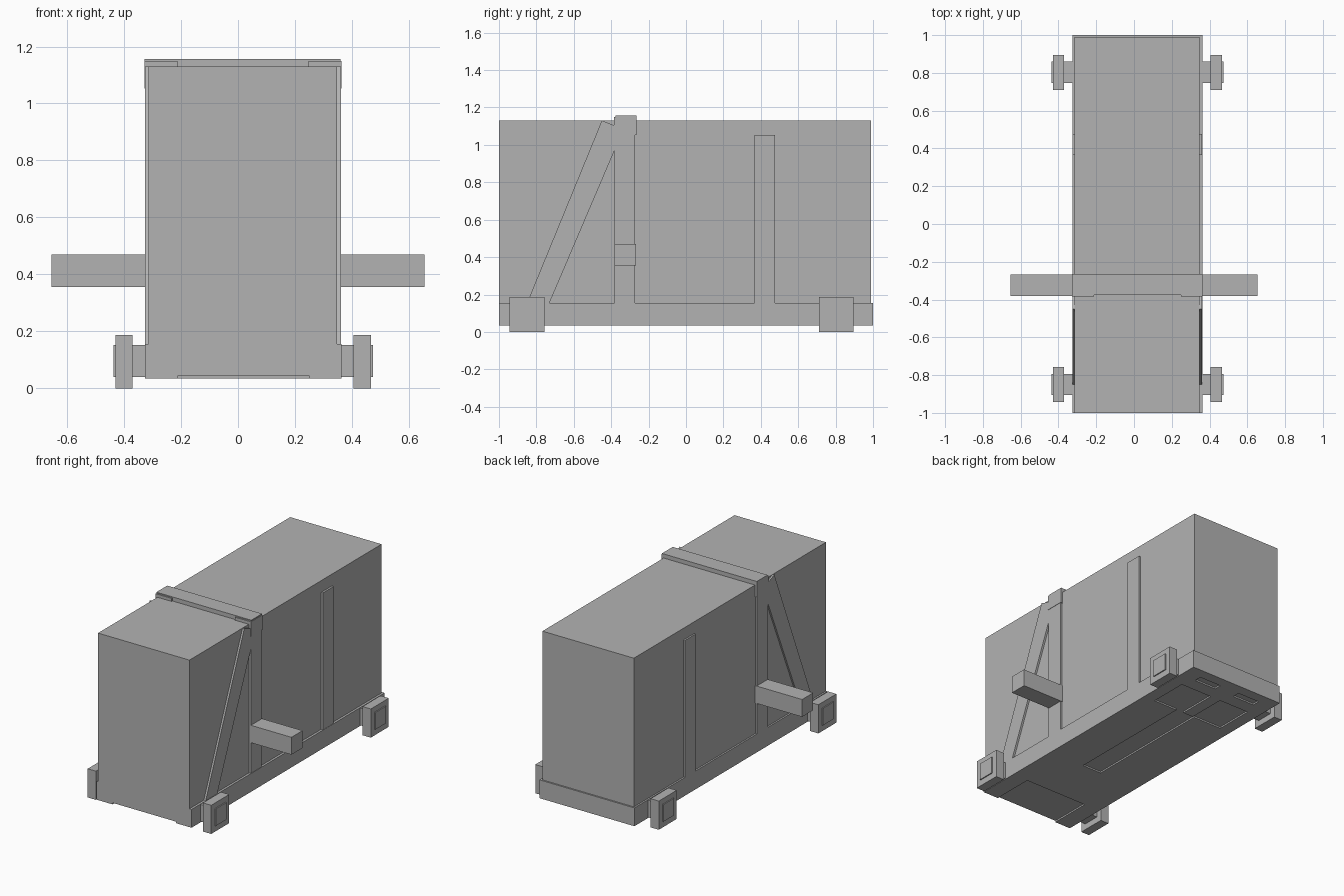
import bpy
import bmesh
from mathutils import Vector

cube = bpy.data.objects.get("Cube")
if cube:
    bpy.data.objects.remove(cube, do_unlink=True)

CX = 0.018  # the crate sits slightly off the centre line

grey = bpy.data.materials.new("plain grey")
grey.use_nodes = True
colour = (0.45, 0.45, 0.45, 1)
grey.diffuse_color = colour
grey.node_tree.nodes["Principled BSDF"].inputs["Base Color"].default_value = colour


def finish(name, bm):
    bmesh.ops.recalc_face_normals(bm, faces=bm.faces)
    mesh = bpy.data.meshes.new(name)
    bm.to_mesh(mesh)
    bm.free()
    mesh.materials.append(grey)
    obj = bpy.data.objects.new(name, mesh)
    bpy.context.scene.collection.objects.link(obj)
    return obj


def add_box(bm, x, y, z):
    """Box between the given (low, high) limits on each axis."""
    lo, hi = Vector((x[0], y[0], z[0])), Vector((x[1], y[1], z[1]))
    made = bmesh.ops.create_cube(bm, size=1)["verts"]
    bmesh.ops.scale(bm, vec=hi - lo, verts=made)
    bmesh.ops.translate(bm, vec=(lo + hi) / 2, verts=made)


def box(name, x, y, z):
    bm = bmesh.new()
    add_box(bm, x, y, z)
    return finish(name, bm)


def side_plate(name, profile, x0, x1):
    """Extrude a (y, z) profile from x0 to x1."""
    bm = bmesh.new()
    face = bm.faces.new([bm.verts.new((x0, y, z)) for y, z in profile])
    moved = bmesh.ops.extrude_face_region(bm, geom=[face])["geom"]
    verts = [v for v in moved if isinstance(v, bmesh.types.BMVert)]
    bmesh.ops.translate(bm, vec=(x1 - x0, 0, 0), verts=verts)
    return finish(name, bm)


# Main crate and base
box("crate", (-0.315, 0.348), (-1.0, 0.99), (0.155, 1.13))
base = box("base", (-0.326, 0.363), (-1.0, 1.0), (0.035, 0.155))

# Shallow recesses under the base: x limits, y limits
recesses = [
    ((0.05, 0.28), (0.53, 0.79)),
    ((-0.245, -0.025), (0.53, 0.79)),
    ((-0.035, 0.105), (-0.36, 0.53)),
    ((0.09, 0.25), (0.88, 0.93)),
    ((-0.215, -0.055), (0.88, 0.93)),
    ((-0.21, 0.25), (-1.1, -0.72)),
]
for i, (x, y) in enumerate(recesses):
    cutter = box(f"recess_cutter_{i + 1}", x, y, (0.0, 0.045))
    cutter.hide_render = True
    cutter.hide_viewport = True
    cut = base.modifiers.new(f"recess_{i + 1}", 'BOOLEAN')
    cut.operation = 'DIFFERENCE'
    cut.object = cutter
    cut.solver = 'EXACT'

# Strap over the roof
box("roof_strap", (-0.328, 0.36), (-0.377, -0.265), (1.125, 1.157))

brace_profile = [(-0.85, 0.155), (-0.45, 1.13), (-0.38, 1.103),
                 (-0.38, 0.975), (-0.73, 0.155)]

# Frame, arms and wheels on both sides
for side, s, skin, outer in (("left", 1, 0.348, 0.361), ("right", -1, -0.315, -0.326)):
    inner = skin - s * 0.01

    def span(a, b):
        return (min(a, b), max(a, b))

    box(f"{side}_main_post", span(inner, outer), (-0.383, -0.272), (0.15, 1.13))
    box(f"{side}_rear_post", span(inner, outer), (0.365, 0.476), (0.15, 1.053))
    side_plate(f"{side}_brace", brace_profile, inner, outer)

    # Corner bracket: a short leg and a pad on the roof
    bm = bmesh.new()
    add_box(bm, span(inner, outer + s * 0.002), (-0.385, -0.265), (1.053, 1.15))
    add_box(bm, span(CX + s * 0.23, outer + s * 0.002), (-0.385, -0.265), (1.125, 1.15))
    finish(f"{side}_corner_bracket", bm)

    box(f"{side}_arm", span(inner, s * 0.655), (-0.382, -0.267), (0.356, 0.47))

    for end, y in (("front", -0.85), ("rear", 0.803)):
        box(f"{side}_{end}_axle", span(inner, CX + s * 0.455),
            (y - 0.056, y + 0.056), (0.04, 0.152))
        box(f"{side}_{end}_foot", span(CX + s * 0.388, CX + s * 0.448),
            (y - 0.093, y + 0.093), (0.0, 0.188))
